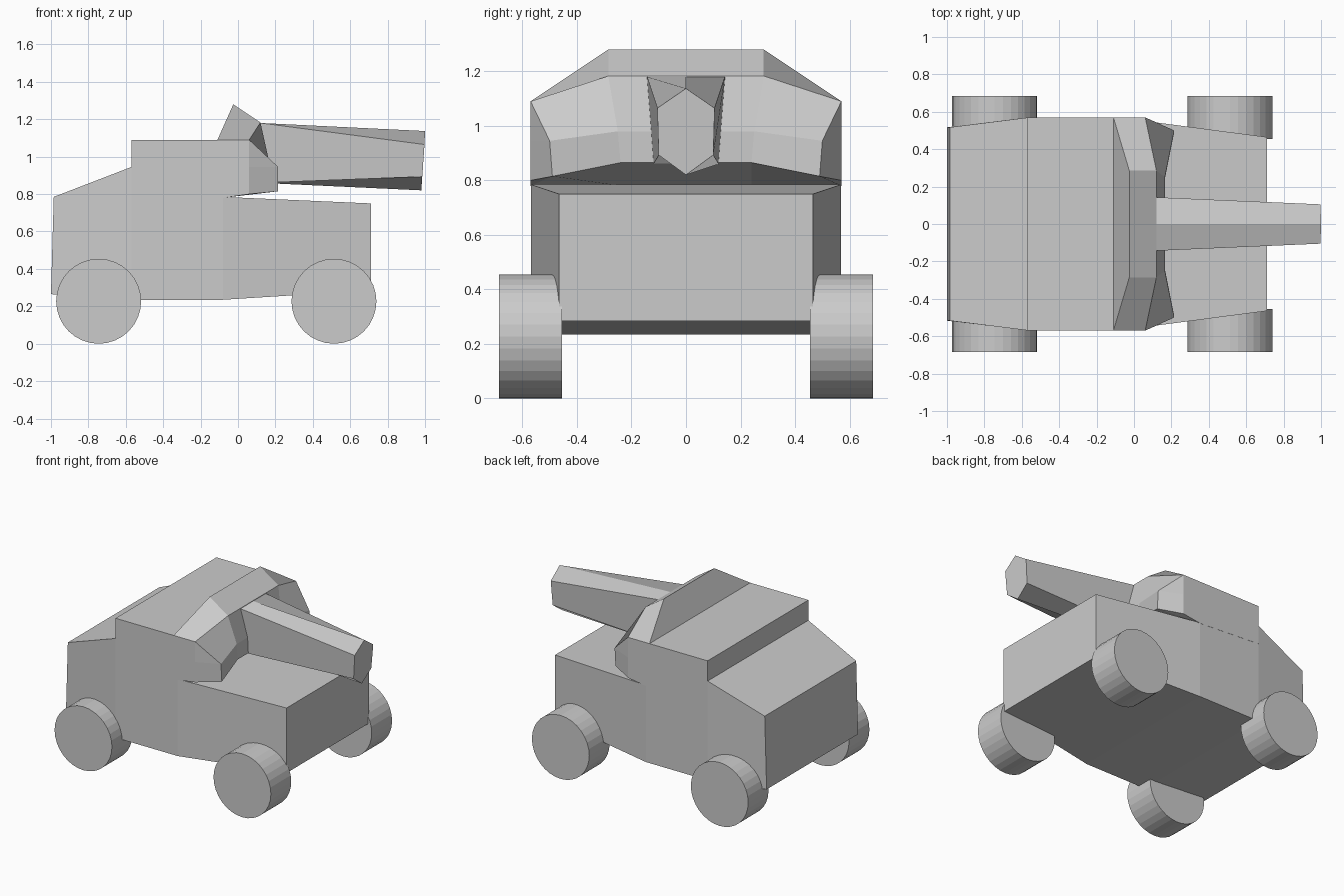
import bpy, bmesh, math

if "Cube" in bpy.data.objects:
    bpy.data.objects.remove(bpy.data.objects["Cube"])

def loft(name, loops, closed_ends=True):
    """Skin a row of equal-length point loops into a closed solid."""
    bm = bmesh.new()
    rings = [[bm.verts.new(p) for p in loop] for loop in loops]
    for a, b in zip(rings, rings[1:]):
        n = len(a)
        for i in range(n):
            j = (i + 1) % n
            bm.faces.new((a[i], a[j], b[j], b[i]))
    bm.faces.new(rings[0])
    bm.faces.new(rings[-1])
    bmesh.ops.remove_doubles(bm, verts=bm.verts, dist=0.0005)
    bmesh.ops.recalc_face_normals(bm, faces=bm.faces)
    mesh = bpy.data.meshes.new(name)
    bm.to_mesh(mesh)
    bm.free()
    obj = bpy.data.objects.new(name, mesh)
    bpy.context.collection.objects.link(obj)
    return obj

# Hull: x bottom, x top, half width, z bottom, z top
hull = [(-1.0, -0.985, 0.517, 0.265, 0.785),
        (-0.57, -0.57, 0.569, 0.235, 0.945),
        (-0.08, -0.08, 0.569, 0.235, 0.785),
        (0.71, 0.71, 0.465, 0.285, 0.75)]
loft("hull", [[(xb, -w, zb), (xb, w, zb), (xt, w, zt), (xt, -w, zt)]
              for xb, xt, w, zb, zt in hull])

# Cabin with raised brow and faceted front: columns of (x, y, z)
# order: rear bottom, rear top, roof front, ridge, brow, mid, chin, base
inner = [(-0.57, 0.285, 0.81), (-0.57, 0.285, 1.09), (-0.11, 0.285, 1.09),
         (-0.025, 0.285, 1.28), (0.12, 0.285, 1.183), (0.165, 0.25, 0.98),
         (0.165, 0.24, 0.865), (-0.08, 0.24, 0.78)]
outer = [(-0.57, 0.57, 0.81), (-0.57, 0.57, 1.09), (-0.11, 0.57, 1.09),
         (-0.11, 0.57, 1.09), (0.06, 0.57, 1.09), (0.215, 0.50, 0.945),
         (0.215, 0.49, 0.815), (-0.08, 0.57, 0.78)]
side = outer[:5] + [(0.06, 0.57, 0.945), (0.06, 0.57, 0.80), outer[7]]

def flip(loop):
    return [(x, -y, z) for x, y, z in loop]

loft("cabin", [flip(side), flip(outer), flip(inner), inner, outer, side])

# Tapered gun barrel with six sides
base = [(0.12, 0, 1.18), (0.12, 0.143, 1.18), (0.12, 0.12, 0.86),
        (0.12, 0, 0.86), (0.12, -0.12, 0.86), (0.12, -0.143, 1.18)]
tip = [(1.0, 0, 1.137), (0.997, 0.105, 1.065), (0.985, 0.1, 0.893),
       (0.98, 0, 0.82), (0.985, -0.1, 0.893), (0.997, -0.105, 1.065)]
loft("barrel", [base, tip])

# Wheels
for end, x in (("rear", -0.745), ("front", 0.513)):
    for label, s in (("right", -1), ("left", 1)):
        bpy.ops.mesh.primitive_cylinder_add(
            vertices=32, radius=0.227, depth=0.23,
            location=(x, s * 0.57, 0.227), rotation=(math.pi / 2, 0, 0))
        bpy.context.object.name = f"{end}_{label}_wheel"
